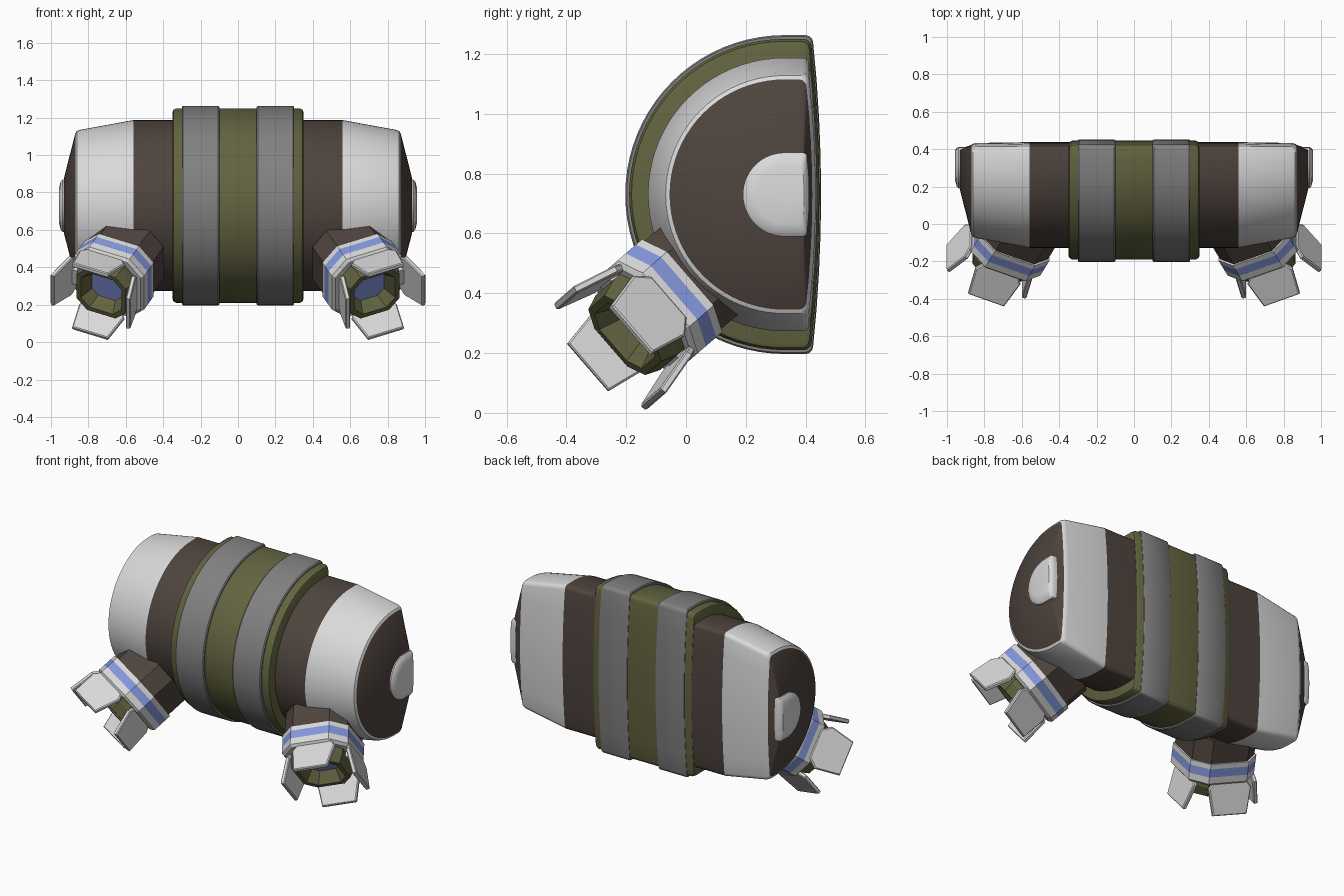
import bpy, bmesh, math
from mathutils import Vector

if "Cube" in bpy.data.objects:
    bpy.data.objects.remove(bpy.data.objects["Cube"])


def material(name, rgb):
    m = bpy.data.materials.new(name)
    m.diffuse_color = (*rgb, 1)
    m.use_nodes = True
    m.node_tree.nodes["Principled BSDF"].inputs["Base Color"].default_value = m.diffuse_color
    return m


WHITE = material("off_white", (0.70, 0.70, 0.70))
BROWN = material("dark_brown", (0.078, 0.058, 0.048))
GREEN = material("olive_green", (0.125, 0.125, 0.052))
GREY = material("mid_grey", (0.22, 0.22, 0.22))
BLUE = material("soft_blue", (0.23, 0.31, 0.72))

YC, ZC = 0.33, 0.73     # centre of the D-shaped body section


def loft(name, rings, mats, smooth=None, caps=(True, True)):
    """Skin equal-length point rings; mats holds one material per strip."""
    bm = bmesh.new()
    used = list(dict.fromkeys(mats))
    vs = [[bm.verts.new(p) for p in ring] for ring in rings]
    n = len(vs[0])
    for k in range(len(vs) - 1):
        for i in range(n):
            j = (i + 1) % n
            f = bm.faces.new((vs[k][i], vs[k][j], vs[k + 1][j], vs[k + 1][i]))
            f.material_index = used.index(mats[k])
    if caps[0]:
        bm.faces.new(vs[0]).material_index = used.index(mats[0])
    if caps[1]:
        bm.faces.new(vs[-1]).material_index = used.index(mats[-1])
    bmesh.ops.recalc_face_normals(bm, faces=bm.faces)
    me = bpy.data.meshes.new(name)
    bm.to_mesh(me)
    bm.free()
    for m in used:
        me.materials.append(m)
    if smooth:
        me.shade_smooth()
        me.set_sharp_from_angle(angle=math.radians(smooth))
    ob = bpy.data.objects.new(name, me)
    bpy.context.collection.objects.link(ob)
    return ob


def d_ring(x, r, yb):
    """D section: round front, slightly bulged back with rounded corners."""
    pts = []
    for i in range(41):
        a = math.radians(90 + 180 * i / 40)
        pts.append((x, YC + r * math.cos(a), ZC + r * math.sin(a)))
    c = min(0.025, r * 0.1)
    back = []
    for a in (0, 30, 60, 90):
        t = math.radians(a)
        back.append((yb - c + c * math.sin(t), -(r - c + c * math.cos(t))))
    for i in range(1, 8):
        s = -1 + 2 * i / 8
        back.append((yb + 0.05 * r * (1 - s * s), s * (r - c)))
    back += [(y, -z) for y, z in reversed(back[:4])]
    return pts + [(x, y, ZC + z) for y, z in back]


def body(name, rows, mats):
    return loft(name, [d_ring(*r) for r in rows], mats, 35)


# Central olive drum
body("centre_drum", [(-.35, .50, .40), (-.345, .512, .412), (-.33, .52, .42),
                     (.33, .52, .42), (.345, .512, .412), (.35, .50, .40)], [GREEN] * 5)

for s, side in ((-1, "left"), (1, "right")):
    # Grey strap around the drum
    body(side + "_strap", [(s * .10, .515, .415), (s * .10, .528, .422), (s * .106, .533, .425),
                           (s * .294, .533, .425), (s * .30, .528, .422), (s * .30, .515, .415)],
         [GREY] * 5)
    # Brown section, white tapered band and brown end
    body(side + "_body_end",
         [(s * .30, .457, .415), (s * .56, .457, .415), (s * .845, .405, .413),
          (s * .862, .398, .409), (s * .87, .385, .403), (s * .93, .15, .395)],
         [BROWN, WHITE, WHITE, WHITE, BROWN])
    # White end boss
    body(side + "_end_boss", [(s * .91, .14, .405), (s * .938, .14, .405),
                              (s * .948, .128, .40), (s * .957, .095, .39)], [WHITE] * 3)

    # Leg frame: a = pointing axis, u = outward, v = up the front
    def flip(p):
        return Vector((s * p[0], p[1], p[2]))

    A = Vector((.423, -.685, -.593)).normalized()
    V = Vector((0, -.655, .756)).normalized()
    U = V.cross(A).normalized()
    if U.x < 0:
        U = -U
    C = Vector((.75, -.19, .272))

    def oct_ring(t, h, k=.58):
        """Chamfered square of half width h at distance t along the leg."""
        f = h * k
        o = C + A * t - U * .025
        pts = [(h, f), (f, h), (-f, h), (-h, f), (-h, -f), (-f, -h), (f, -h), (h, -f)]
        return [flip(o + U * p + V * q) for p, q in pts]

    # Brown leg with white, blue, white cuff
    loft(side + "_leg",
         [oct_ring(-.36, .195), oct_ring(-.215, .195), oct_ring(-.215, .205), oct_ring(-.185, .205),
          oct_ring(-.135, .205), oct_ring(-.095, .205), oct_ring(-.08, .19)],
         [BROWN, WHITE, WHITE, BLUE, WHITE, WHITE])
    # Olive nozzle with a recess
    loft(side + "_nozzle",
         [oct_ring(-.09, .165), oct_ring(-.05, .165), oct_ring(.01, .145), oct_ring(.01, .12),
          oct_ring(-.065, .085)], [GREEN] * 4, caps=(True, False))
    # Blue recess floor
    loft(side + "_nozzle_floor", [oct_ring(-.07, .09), oct_ring(-.062, .09)], [BLUE])

    # Four splayed claw plates
    shape = [(-.09, -.11), (.09, -.11), (.132, -.055), (.105, .10), (-.105, .10), (-.132, -.055)]
    splay = math.radians(14)
    for label, out, wide in (("outer", U, V), ("inner", -U, V), ("upper", V, U), ("lower", -V, U)):
        d = A * math.cos(splay) + out * math.sin(splay)
        nrm = out * math.cos(splay) - A * math.sin(splay)
        mid = C + out * .2

        def plate(h, k):
            return [flip(mid + wide * p * k + d * q * k + nrm * h) for p, q in shape]

        loft(f"{side}_{label}_claw", [plate(-.013, .95), plate(-.008, 1), plate(.008, 1),
                                      plate(.013, .95)], [WHITE] * 3)
        # Hinge joining claw to nozzle
        hinge = [flip(C + out * r + wide * w + A * t)
                 for t in (-.1, -.05) for r, w in ((.13, -.05), (.185, -.05), (.185, .05), (.13, .05))]
        loft(f"{side}_{label}_hinge", [hinge[:4], hinge[4:]], [WHITE])
